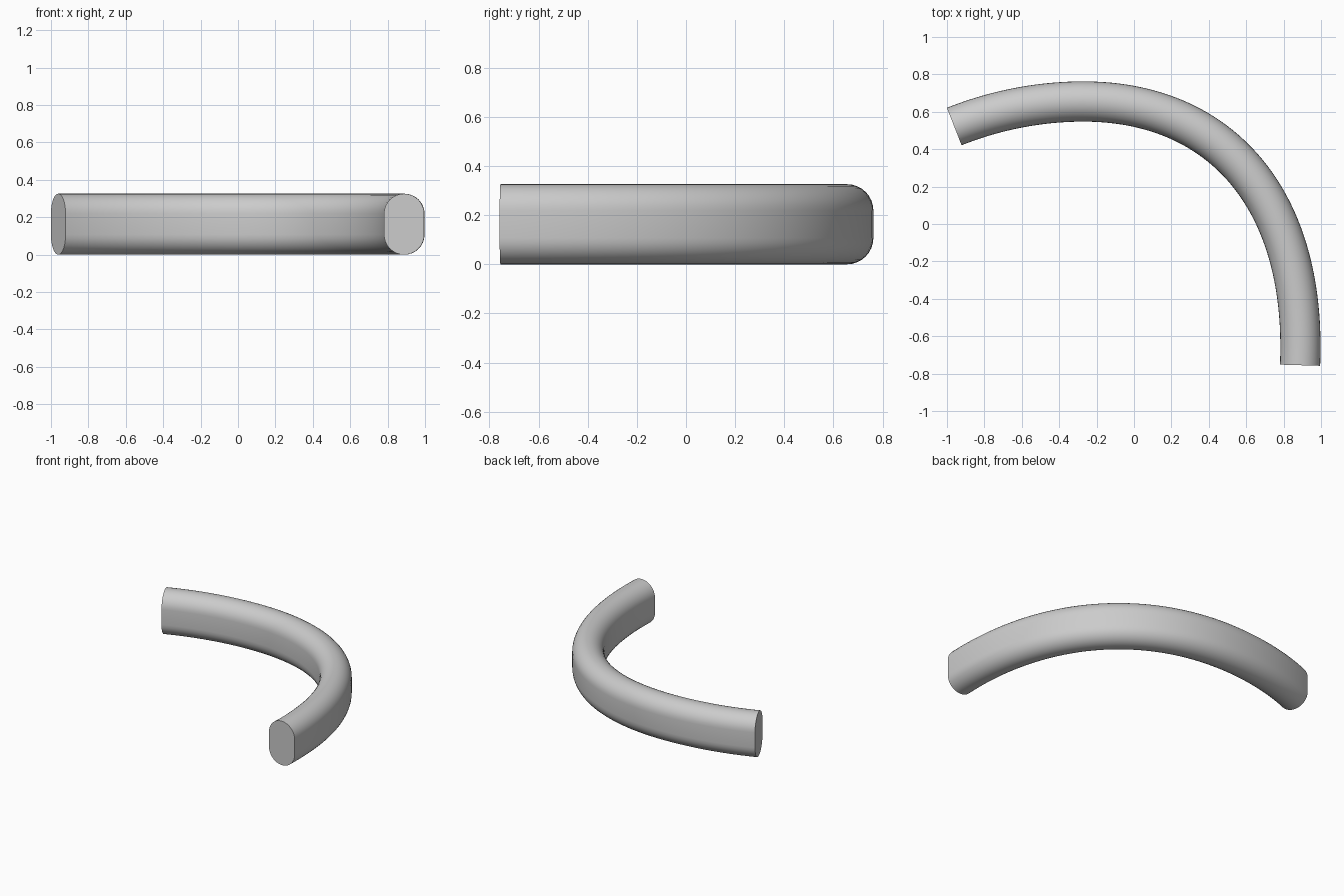
import bpy, bmesh, math
from mathutils import Vector
from mathutils.geometry import interpolate_bezier

if "Cube" in bpy.data.objects:
    bpy.data.objects.remove(bpy.data.objects["Cube"])

WIDTH, HEIGHT = 0.215, 0.326
R = WIDTH / 2
STRAIGHT = HEIGHT / 2 - R

# Centre line seen from above: two joined bezier segments
segments = [
    ((-0.961, 0.521), (-0.74, 0.61), (-0.50, 0.655), (-0.27, 0.655)),
    ((-0.27, 0.655), (0.45, 0.655), (0.925, 0.15), (0.888, -0.755)),
]
path, tangents = [], []
for i, (a, h1, h2, b) in enumerate(segments):
    n = 24 if i == 0 else 48
    pts = interpolate_bezier(*[Vector((*p, 0)) for p in (a, h1, h2, b)], n)
    path += pts if i == 0 else pts[1:]
for i in range(len(path)):
    tangents.append((path[min(i + 1, len(path) - 1)] - path[max(i - 1, 0)]).normalized())

# Upright stadium cross-section: (sideways, height)
profile = []
for centre, start in ((STRAIGHT, 0), (-STRAIGHT, math.pi)):
    for k in range(17):
        t = start + math.pi * k / 16
        profile.append((R * math.cos(t), HEIGHT / 2 + centre + R * math.sin(t)))

# Sweep the section along the centre line and cap both ends
bm = bmesh.new()
rings = []
for p, t in zip(path, tangents):
    side = Vector((-t.y, t.x, 0))
    rings.append([bm.verts.new(p + side * s + Vector((0, 0, z))) for s, z in profile])
count = len(profile)
for r0, r1 in zip(rings, rings[1:]):
    for k in range(count):
        m = (k + 1) % count
        bm.faces.new((r0[k], r0[m], r1[m], r1[k]))
bm.faces.new(rings[0])
bm.faces.new(rings[-1])
bmesh.ops.recalc_face_normals(bm, faces=bm.faces)

mesh = bpy.data.meshes.new("curved_bar")
bm.to_mesh(mesh)
bm.free()
bar = bpy.data.objects.new("curved_bar", mesh)
bpy.context.collection.objects.link(bar)
bpy.context.view_layer.objects.active = bar
bar.select_set(True)
bpy.ops.object.shade_smooth_by_angle(angle=math.radians(35))
